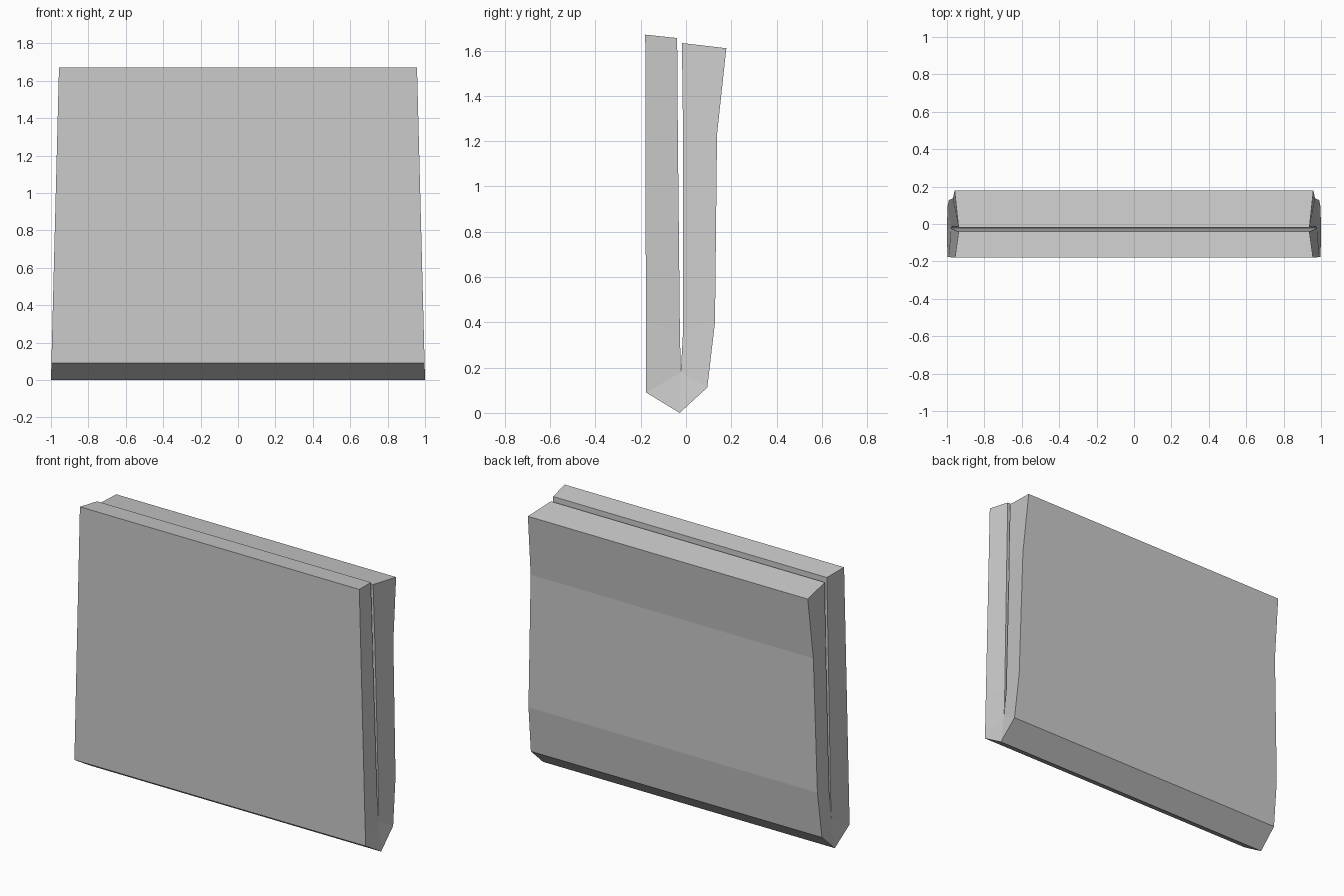
import bpy, bmesh

if "Cube" in bpy.data.objects:
    bpy.data.objects.remove(bpy.data.objects["Cube"])

# Closed side profile (y, z, inset): outer edges sit at full width, slot edges are set in
IN = 0.02
profile = [
    (-0.028, 0.0, 0),                                             # 0 bottom ridge
    (0.094, 0.112, 0), (0.128, 0.40, 0), (0.137, 1.23, 0), (0.178, 1.61, 0),      # 1-4 back leaf
    (-0.018, 1.633, IN), (-0.013, 1.23, IN), (-0.013, 0.36, IN),  # 5-7 slot, back wall
    (-0.023, 0.178, IN * 0.8),                                    # 8 slot floor
    (-0.027, 0.36, IN), (-0.036, 1.23, IN), (-0.039, 1.655, IN),  # 9-11 slot, front wall
    (-0.18, 1.67, 0), (-0.179, 1.23, 0), (-0.177, 0.40, 0), (-0.176, 0.09, 0),    # 12-15 front leaf
]
# End cap patches across the two leaves and the wedge below
caps = [(0, 1, 8), (1, 2, 7, 8), (2, 3, 6, 7), (3, 4, 5, 6),
        (8, 9, 14, 15), (9, 10, 13, 14), (10, 11, 12, 13), (0, 8, 15)]

bm = bmesh.new()
sides = []
for s in (-1, 1):
    # Width tapers toward the top
    sides.append([bm.verts.new((s * (1 - 0.0257 * z - i), y, z)) for y, z, i in profile])
left, right = sides

n = len(profile)
for i in range(n):
    j = (i + 1) % n
    bm.faces.new((left[i], left[j], right[j], right[i]))
for ring in sides:
    for c in caps:
        bm.faces.new([ring[k] for k in c])
bmesh.ops.recalc_face_normals(bm, faces=bm.faces)

mesh = bpy.data.meshes.new("folded_slab")
bm.to_mesh(mesh)
bm.free()
bpy.context.collection.objects.link(bpy.data.objects.new("folded_slab", mesh))
